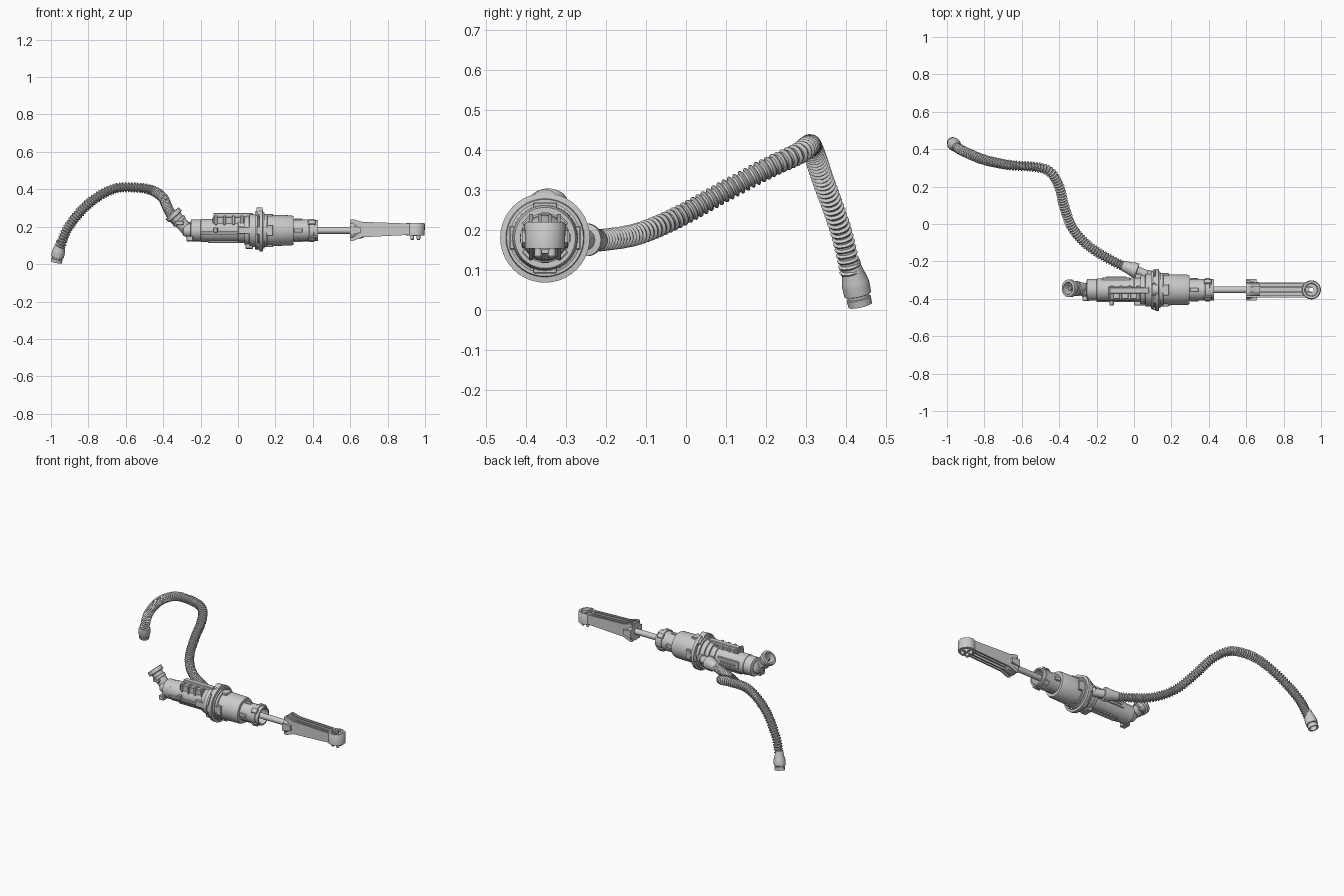
import bpy, bmesh, math
from mathutils import Vector, Matrix

if "Cube" in bpy.data.objects:
    bpy.data.objects.remove(bpy.data.objects["Cube"])

CY, CZ = -0.352, 0.18          # main cylinder axis runs along x here


def finish(name, bm, angle=35):
    bmesh.ops.recalc_face_normals(bm, faces=bm.faces[:])
    me = bpy.data.meshes.new(name)
    bm.to_mesh(me)
    bm.free()
    ob = bpy.data.objects.new(name, me)
    bpy.context.collection.objects.link(ob)
    bpy.ops.object.select_all(action='DESELECT')
    ob.select_set(True)
    bpy.context.view_layer.objects.active = ob
    bpy.ops.object.shade_smooth_by_angle(angle=math.radians(angle))
    return ob


def skin(bm, rings, closed=False):
    n = len(rings[0])
    pairs = list(zip(rings, rings[1:]))
    if closed:
        pairs.append((rings[-1], rings[0]))
    for a, b in pairs:
        for i in range(n):
            j = (i + 1) % n
            bm.faces.new((a[i], a[j], b[j], b[i]))
    if not closed:
        bm.faces.new(rings[0])
        bm.faces.new(rings[-1])


def lathe(name, prof, origin=(0, CY, CZ), axis=(1, 0, 0), segs=40, closed=False):
    """Revolve (distance, radius) pairs about an axis."""
    bm = bmesh.new()
    q = Vector(axis).to_track_quat('Z', 'Y')
    rings = []
    for t, r in prof:
        rings.append([bm.verts.new(Vector(origin) + q @ Vector((
            r * math.cos(a), r * math.sin(a), t)))
            for a in (2 * math.pi * i / segs for i in range(segs))])
    skin(bm, rings, closed)
    return finish(name, bm)


def box(name, x, y, z, bevel=0.003, roll=0):
    """Box from ranges; y and z are measured from the main axis."""
    bm = bmesh.new()
    bmesh.ops.create_cube(bm, size=1)
    size = [b - a for a, b in (x, y, z)]
    mid = Vector([(a + b) / 2 for a, b in (x, y, z)])
    bmesh.ops.scale(bm, vec=size, verts=bm.verts)
    bmesh.ops.translate(bm, vec=mid, verts=bm.verts)
    bmesh.ops.bevel(bm, geom=bm.edges[:], offset=bevel, segments=1, affect='EDGES')
    bmesh.ops.transform(bm, matrix=Matrix.Translation((0, CY, CZ)) @ Matrix.Rotation(
        math.radians(roll), 4, 'X'), verts=bm.verts)
    return finish(name, bm)


def plate(name, outline, y0, y1):
    """Side outline in x,z extruded across y."""
    bm = bmesh.new()
    rings = [[bm.verts.new((x, y + CY, z)) for x, z in outline] for y in (y0, y1)]
    skin(bm, rings)
    return finish(name, bm)


# Main cylinder body, collars and front housing
lathe('rear_barrel', [(-.255, .045), (-.25, .058), (-.20, .058), (-.198, .061),
                      (.0, .061), (.002, .066), (.05, .066)])
lathe('rear_collar', [(.035, .06), (.035, .078), (.06, .080), (.062, .088), (.095, .088), (.095, .06)])
lathe('mount_flange', [(.09, .06), (.09, .100), (.105, .104), (.107, .094), (.113, .094),
                       (.114, .112), (.132, .112), (.134, .098), (.142, .096), (.142, .06)])
lathe('front_housing', [(.14, .06), (.14, .089), (.155, .089), (.157, .083), (.285, .081),
                        (.297, .076), (.297, .05)])
lathe('front_sleeve', [(.29, .058), (.38, .058), (.382, .062), (.405, .062), (.407, .058),
                       (.428, .056), (.428, .047), (.34, .044), (.34, .02), (.29, .02)], closed=True)
lathe('push_rod', [(.30, .018), (.66, .018)], segs=24)

# Locking lugs around the flange, housing and sleeve
for i in range(6):
    box(f'flange_lug_{i}', (.098, .122), (-.022, .022), (.085, .108), roll=60 * i + 30)
for i in range(4):
    box(f'housing_lug_{i}', (.152, .187), (-.03, .03), (.07, .089), roll=90 * i)
    box(f'sleeve_lug_{i}', (.375, .415), (-.016, .016), (.05, .067), roll=90 * i + 45)
    box(f'sleeve_clip_{i}', (.30, .345), (-.012, .012), (.05, .063), roll=90 * i)
lathe('flange_key', [(.098, .032), (.132, .032)], origin=(0, CY, CZ + .09), segs=24)

# Sensor rail and clips on the rear barrel
box('sensor_rail', (-.135, .035), (-.048, .018), (.03, .073))
box('sensor_rail_cap', (-.13, .08), (-.02, .014), (.06, .093))
for i in range(4):
    x = -.125 + i * .046
    box(f'rail_rib_{i}', (x, x + .016), (-.056, .022), (.03, .08))
box('front_strip', (-.20, .04), (-.066, -.03), (-.022, -.006))
box('lower_strip', (-.16, .04), (-.02, .02), (-.068, -.03))
box('back_panel', (-.17, -.02), (.03, .065), (-.014, .03))
box('back_panel_ridge', (-.15, -.04), (.05, .07), (.0, .012))
box('side_tab_rear', (-.13, -.108), (-.085, -.04), (-.012, .015))
box('side_tab_front', (0, .075), (-.084, -.04), (-.02, .02))
box('lower_latch', (.04, .08), (-.03, .03), (-.098, -.05))
box('rear_foot', (-.275, -.24), (-.06, -.01), (-.058, -.03))

# Angled inlet port at the rear end
lathe('inlet_elbow', [(-.30, .012), (-.292, .028), (-.275, .036), (-.24, .036)], segs=28)
lathe('inlet_port', [(0, .032), (.05, .034), (.052, .039), (.066, .039), (.068, .034),
                     (.088, .036), (.092, .047), (.114, .047), (.116, .043), (.116, .033),
                     (.06, .027), (.06, .004), (0, .004)],
      origin=(-.275, CY + .008, .187), axis=(-.67, 0, .74), segs=32, closed=True)
lathe('inlet_valve', [(.05, .012), (.10, .012), (.104, .008)],
      origin=(-.275, CY + .008, .187), axis=(-.67, 0, .74), segs=20)
box('port_clip', (-.335, -.29), (-.034, .046), (.03, .05))

# Outlet connector beside the flange
lathe('outlet_connector', [(-.02, .02), (-.02, .026), (.025, .034), (.05, .041), (.063, .041),
                           (.066, .026), (.12, .024), (.122, .030), (.14, .030), (.142, .02), (.19, .02)],
      origin=(-.045, -.228, .175), axis=(.93, -.36, 0), segs=28)
box('outlet_bridge', (.005, .10), (.04, .085), (-.02, .02))

# Slotted push fork: lengthwise ribs over a central web
rib = [(.60, .237), (.615, .240), (.665, .226), (.91, .217), (.95, .217),
       (.95, .156), (.91, .156), (.665, .144), (.615, .124), (.60, .127)]
for i, (y, w) in enumerate([(-.035, .005), (-.013, .004), (.013, .004), (.035, .005)]):
    plate(f'fork_rib_{i}', rib, y - w, y + w)
box('fork_web', (.61, .925), (-.037, .037), (-.008, .022))
lathe('fork_socket', [(.60, .022), (.60, .054), (.612, .056), (.63, .048), (.672, .039), (.672, .022)],
      segs=32)
for s in (-1, 1):
    plate(f'fork_flare_{s}', [(.60, .205), (.655, .198), (.655, .168), (.60, .155)],
          s * .035, s * .057)

# End eye with retaining cup and prongs
EYE = (.948, CY, 0)
lathe('fork_eye', [(.153, .050), (.214, .051), (.220, .047), (.220, .036), (.21, .032),
                   (.165, .031), (.153, .035)], origin=EYE, axis=(0, 0, 1), closed=True)
lathe('eye_cup', [(.15, .020), (.15, .026), (.19, .032), (.207, .032), (.207, .012),
                  (.196, .012), (.196, .02)], origin=EYE, axis=(0, 0, 1), segs=28, closed=True)
for i in range(4):
    a = math.radians(45 + 90 * i)
    lathe(f'eye_prong_{i}', [(.130, .007), (.134, .010), (.17, .009)],
          origin=(EYE[0] + .024 * math.cos(a), CY + .024 * math.sin(a), 0), axis=(0, 0, 1), segs=12)

# Corrugated hose swept along a smooth path
path = [Vector(p) for p in [
    (-.03, -.234, .175), (-.10, -.205, .175), (-.24, -.12, .19), (-.33, -.02, .232),
    (-.375, .10, .298), (-.40, .20, .352), (-.45, .28, .390), (-.53, .305, .408),
    (-.665, .315, .402), (-.80, .343, .322), (-.905, .386, .20), (-.952, .412, .09)]]
ext = [2 * path[0] - path[1]] + path + [2 * path[-1] - path[-2]]
fine = []
for a, b, c, d in zip(ext, ext[1:], ext[2:], ext[3:]):
    for k in range(40):
        t = k / 40
        fine.append(.5 * (2 * b + (c - a) * t + (2 * a - 5 * b + 4 * c - d) * t * t
                          + (3 * b - a - 3 * c + d) * t ** 3))
fine.append(path[-1])
dist = [0]
for a, b in zip(fine, fine[1:]):
    dist.append(dist[-1] + (b - a).length)

RIBS, SEGS = 92, 18
steps = [(k + f, r) for k in range(RIBS)
         for f, r in ((0, .021), (.22, .021), (.36, .0265), (.5, .028), (.72, .0265), (.86, .021))]
bm = bmesh.new()
rings, side, seg = [], Vector((0, 0, 1)), 0
for u, r in steps:
    d = u / RIBS * dist[-1]
    while seg < len(fine) - 2 and dist[seg + 1] < d:
        seg += 1
    lo, hi = max(seg - 6, 0), min(seg + 7, len(fine) - 1)
    p = fine[seg].lerp(fine[seg + 1], (d - dist[seg]) / (dist[seg + 1] - dist[seg]))
    tan = (fine[hi] - fine[lo]).normalized()
    side = (side - tan * side.dot(tan)).normalized()
    up = tan.cross(side)
    rings.append([bm.verts.new(p + r * (side * math.cos(a) + up * math.sin(a)))
                  for a in (2 * math.pi * i / SEGS for i in range(SEGS))])
skin(bm, rings)
finish('corrugated_hose', bm, 50)

# Hose end fitting
end = Vector((-.971, .435, .0115))
lathe('hose_end_fitting', [(0, .022), (0, .030), (.018, .031), (.020, .028), (.026, .028),
                           (.028, .034), (.05, .035), (.062, .034), (.10, .024), (.115, .024),
                           (.115, .01), (.03, .01), (.03, .022)],
      origin=end, axis=(.20, -.21, .955), segs=28, closed=True)
